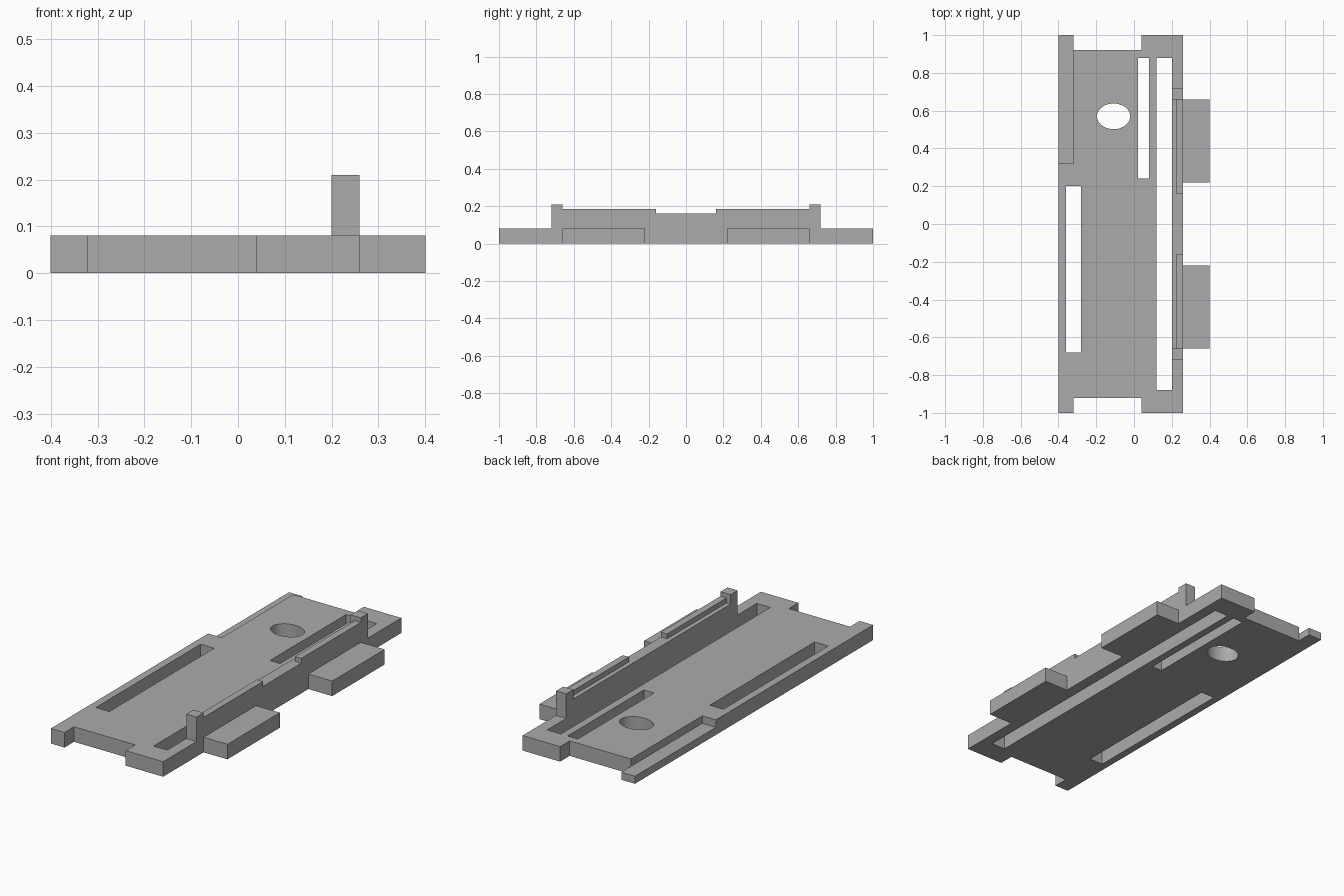
import bpy
import bmesh
from mathutils import Matrix, Vector

cube = bpy.data.objects.get("Cube")
if cube:
    bpy.data.objects.remove(cube, do_unlink=True)

grey = bpy.data.materials.new("plain grey")
grey.use_nodes = True
grey.diffuse_color = (0.41, 0.41, 0.41, 1)
grey.node_tree.nodes["Principled BSDF"].inputs["Base Color"].default_value = grey.diffuse_color


def finish(name, bm):
    mesh = bpy.data.meshes.new(name)
    bm.to_mesh(mesh)
    bm.free()
    mesh.materials.append(grey)
    ob = bpy.data.objects.new(name, mesh)
    bpy.context.collection.objects.link(ob)
    return ob


def box(name, x, y, z):
    lo, hi = Vector((x[0], y[0], z[0])), Vector((x[1], y[1], z[1]))
    bm = bmesh.new()
    matrix = Matrix.Translation((lo + hi) / 2) @ Matrix.Diagonal((*(hi - lo), 1))
    bmesh.ops.create_cube(bm, size=1, matrix=matrix)
    return finish(name, bm)


def modify(ob, helper, operation):
    """Apply a boolean and discard its helper."""
    helper.hide_render = True
    mod = ob.modifiers.new("boolean", "BOOLEAN")
    mod.operation, mod.solver, mod.object = operation, "EXACT", helper
    bpy.context.view_layer.objects.active = ob
    bpy.ops.object.modifier_apply(modifier=mod.name)
    bpy.data.objects.remove(helper, do_unlink=True)


T = 0.08            # plate thickness
THROUGH = (-0.1, 0.3)

# Base plate with end notches, long slots and a lowered corner ledge
plate = box("base_plate", (-0.4, 0.26), (-1, 1), (0, T))
cuts = [
    ((-0.32, 0.04), (0.92, 1.1), THROUGH),
    ((-0.32, 0.04), (-1.1, -0.92), THROUGH),
    ((-0.36, -0.28), (-0.68, 0.2), THROUGH),
    ((0.02, 0.08), (0.24, 0.88), THROUGH),
    ((0.12, 0.2), (-0.88, 0.88), THROUGH),
    ((-0.5, -0.32), (0.32, 1.1), (T / 2, 0.3)),
]
for cut in cuts:
    modify(plate, box("cutter", *cut), "DIFFERENCE")

# Oval hole
bm = bmesh.new()
bmesh.ops.create_cone(bm, cap_ends=True, segments=48, radius1=1, radius2=1, depth=1,
                      matrix=Matrix.Translation((-0.108, 0.57, 0)) @ Matrix.Diagonal((0.088, 0.068, 1, 1)))
modify(plate, finish("cutter", bm), "DIFFERENCE")
bpy.ops.object.select_all(action="DESELECT")
plate.select_set(True)
bpy.context.view_layer.objects.active = plate
bpy.ops.object.shade_smooth_by_angle()

# Upright rail along the left edge
box("side_rail", (0.2, 0.26), (-0.66, 0.66), (T, 0.16))

# Rail end posts, raised ridges and side tabs, mirrored front to back
for end, s in (("front", -1), ("back", 1)):
    def span(a, b):
        return sorted((s * a, s * b))
    box(end + "_post", (0.2, 0.26), span(0.66, 0.72), (T, 0.21))
    box(end + "_ridge", (0.224, 0.26), span(0.16, 0.66), (0.16, 0.186))
    box(end + "_tab", (0.26, 0.4), span(0.22, 0.66), (0, T))
